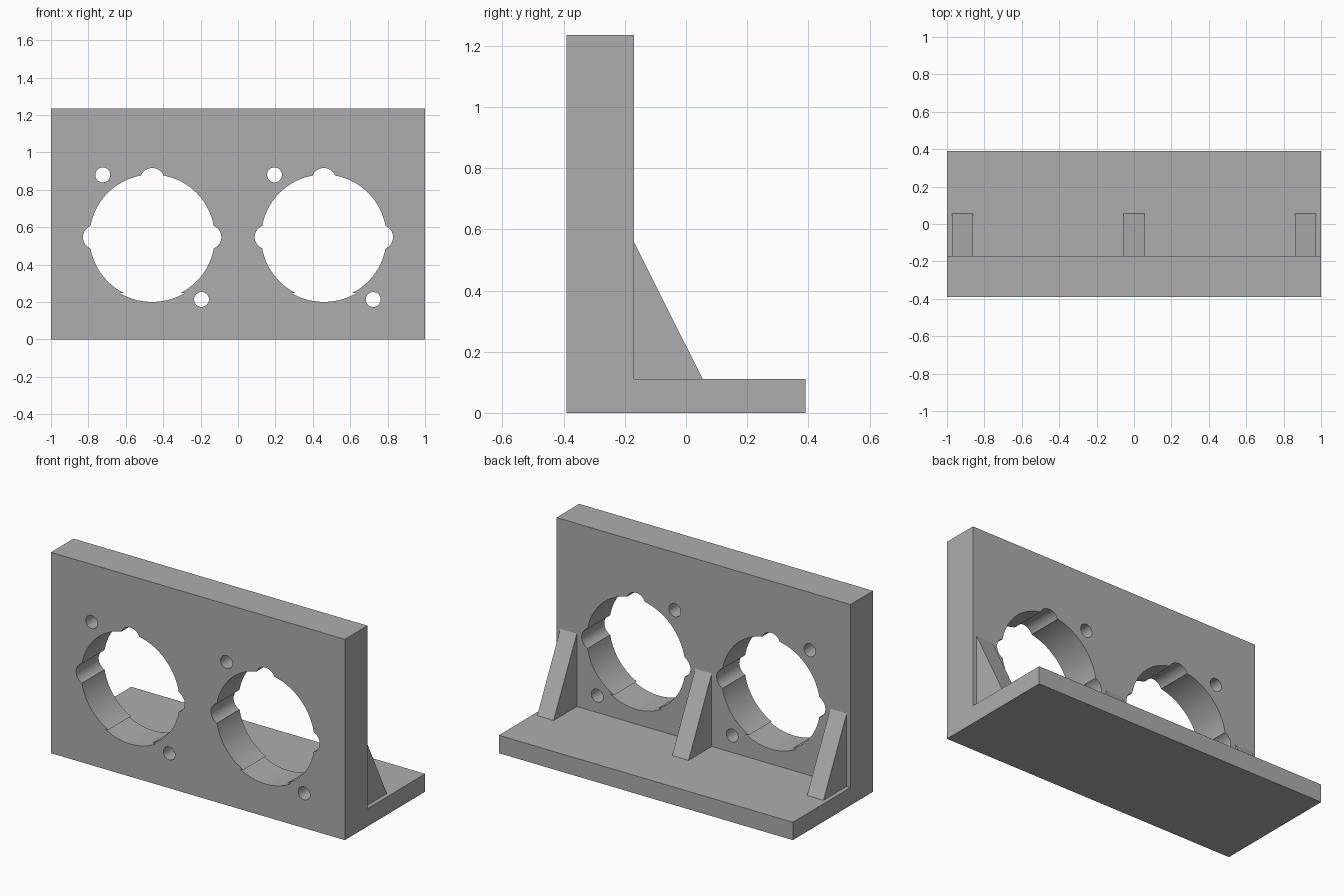
import bpy, bmesh
from math import sin, cos, pi, radians
from mathutils import Vector

cube = bpy.data.objects.get("Cube")
if cube:
    bpy.data.objects.remove(cube, do_unlink=True)

# Single grey material
grey = bpy.data.materials.new("plain grey")
grey.use_nodes = True
colour = (0.42, 0.42, 0.42, 1)
grey.diffuse_color = colour
grey.node_tree.nodes["Principled BSDF"].inputs["Base Color"].default_value = colour


def prism(name, points, offset):
    """Extrude a closed outline of 3D points along offset."""
    bm = bmesh.new()
    face = bm.faces.new([bm.verts.new(p) for p in points])
    result = bmesh.ops.extrude_face_region(bm, geom=[face], use_keep_orig=True)
    moved = [v for v in result["geom"] if isinstance(v, bmesh.types.BMVert)]
    bmesh.ops.translate(bm, verts=moved, vec=Vector(offset))
    bmesh.ops.recalc_face_normals(bm, faces=bm.faces)
    mesh = bpy.data.meshes.new(name)
    bm.to_mesh(mesh)
    bm.free()
    mesh.materials.append(grey)
    obj = bpy.data.objects.new(name, mesh)
    bpy.context.collection.objects.link(obj)
    return obj


def arc(cx, cz, r, start=0, end=360, n=96):
    """Points on an arc in the upright plane, in front of the plate."""
    count = n if end - start == 360 else n + 1
    angles = [radians(start + (end - start) * i / n) for i in range(count)]
    return [(cx + r * cos(a), FRONT - 0.1, cz + r * sin(a)) for a in angles]


FRONT, PLATE_BACK, BACK = -0.39, -0.17, 0.39
TOP, BASE_TOP = 1.235, 0.11

# L-shaped bracket: upright plate and base in one profile
section = [(FRONT, 0), (BACK, 0), (BACK, BASE_TOP), (PLATE_BACK, BASE_TOP),
           (PLATE_BACK, TOP), (FRONT, TOP)]
bracket = prism("bracket", [(-1, y, z) for y, z in section], (2, 0, 0))

# Cutter outlines: round openings with three notches, a relieved bottom arc, two screw holes
HOLE_Z, RADIUS, NOTCH, REACH = 0.547, 0.335, 0.065, 0.305
outlines = []
for cx in (-0.459, 0.459):
    outlines.append(arc(cx, HOLE_Z, RADIUS))
    for a in (0, pi / 2, pi):
        outlines.append(arc(cx + REACH * cos(a), HOLE_Z + REACH * sin(a), NOTCH, n=40))
    outlines.append(arc(cx, HOLE_Z, RADIUS + 0.011, 240, 300, 24))
    for side in (-1, 1):
        outlines.append(arc(cx + side * 0.264, HOLE_Z - side * 0.333, 0.04, n=32))

# Cut the openings through the upright plate
bpy.context.view_layer.objects.active = bracket
for outline in outlines:
    cutter = prism("cutter", outline, (0, 0.4, 0))
    cutter.hide_render = True
    cut = bracket.modifiers.new("opening", "BOOLEAN")
    cut.operation = "DIFFERENCE"
    cut.solver = "EXACT"
    cut.object = cutter
    bpy.ops.object.modifier_apply(modifier=cut.name)
    bpy.data.objects.remove(cutter, do_unlink=True)

bpy.ops.object.select_all(action="DESELECT")
bracket.select_set(True)
bpy.ops.object.shade_smooth_by_angle(angle=radians(25))

# Triangular ribs bracing plate and base
triangle = [(PLATE_BACK, BASE_TOP), (0.055, BASE_TOP), (PLATE_BACK, 0.558)]
for name, x in (("right_rib", -0.918), ("middle_rib", 0), ("left_rib", 0.918)):
    prism(name, [(x - 0.056, y, z) for y, z in triangle], (0.112, 0, 0))
